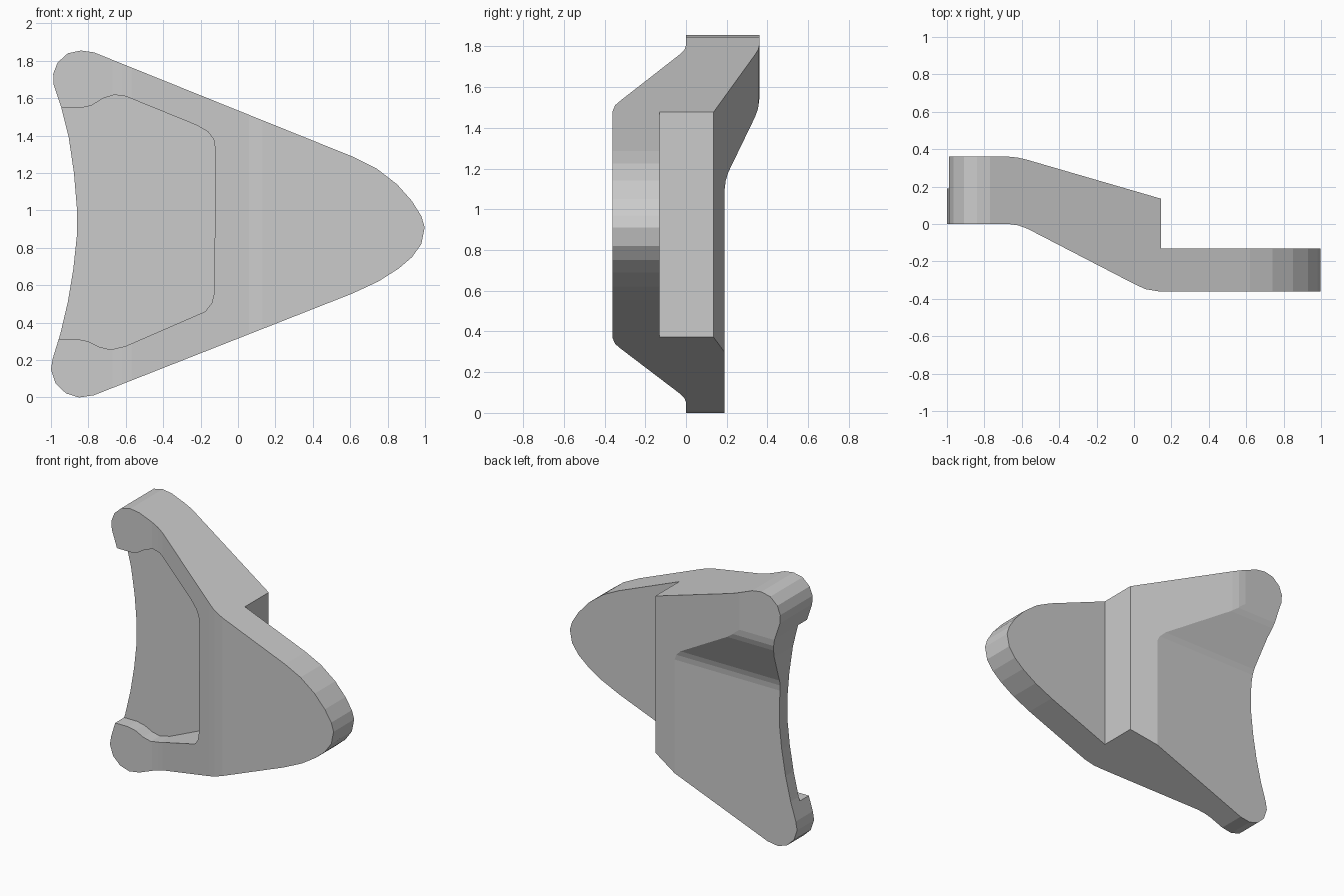
import bpy, bmesh


def prism(name, points, place, lo, hi):
    """Extrude a closed 2D profile; place(a, b, t) maps it into space."""
    bm = bmesh.new()
    near = [bm.verts.new(place(a, b, lo)) for a, b in points]
    far = [bm.verts.new(place(a, b, hi)) for a, b in points]
    bm.faces.new(near)
    bm.faces.new(far)
    n = len(points)
    for i in range(n):
        j = (i + 1) % n
        bm.faces.new((near[i], near[j], far[j], far[i]))
    bmesh.ops.recalc_face_normals(bm, faces=bm.faces)
    mesh = bpy.data.meshes.new(name)
    bm.to_mesh(mesh)
    bm.free()
    obj = bpy.data.objects.new(name, mesh)
    bpy.context.collection.objects.link(obj)
    return obj


def carve(body, cutter, operation):
    cutter.hide_render = True
    mod = body.modifiers.new(cutter.name, 'BOOLEAN')
    mod.operation = operation
    mod.solver = 'EXACT'
    mod.object = cutter
    bpy.context.view_layer.objects.active = body
    bpy.ops.object.modifier_apply(modifier=mod.name)
    bpy.data.objects.remove(cutter)


def front(a, b, t):
    return (a, t, b)


def top(a, b, t):
    return (a, b, t)


def side(a, b, t):
    return (t, a, b)


# Rounded triangular plate with a concave left edge
outline = [
    (-0.84, 1.855), (-0.77, 1.845), (0.62, 1.285), (0.74, 1.225), (0.85, 1.14),
    (0.93, 1.05), (0.98, 0.97), (0.998, 0.91), (0.98, 0.82), (0.93, 0.75),
    (0.86, 0.69), (0.75, 0.62), (0.61, 0.555), (-0.77, 0.012), (-0.85, 0.0),
    (-0.92, 0.022), (-0.975, 0.075), (-1.0, 0.15), (-0.99, 0.21), (-0.95, 0.34),
    (-0.91, 0.51), (-0.88, 0.69), (-0.862, 0.86), (-0.862, 1.02), (-0.877, 1.2),
    (-0.905, 1.39), (-0.945, 1.55), (-0.985, 1.67), (-0.988, 1.73),
    (-0.965, 1.79), (-0.91, 1.84)]
plate = prism("bracket_plate", outline, front, -0.7, 0.7)

# Stepped thickness seen from above
thickness = [
    (-1.2, 0.0), (-0.67, 0.0), (-0.62, -0.007), (-0.57, -0.025), (0.0, -0.32),
    (0.06, -0.348), (0.13, -0.36), (1.2, -0.36), (1.2, -0.13), (0.145, -0.13),
    (0.145, 0.135), (-0.57, 0.343), (-0.62, 0.355), (-0.67, 0.36), (-1.2, 0.36)]
carve(plate, prism("thickness", thickness, top, -0.2, 2.1), 'INTERSECT')

# Lowered back below the upper arm
back = [
    (0.19, -0.2), (0.19, 1.1), (0.195, 1.14), (0.207, 1.18), (0.34, 1.455),
    (0.354, 1.495), (0.361, 1.55), (0.6, 1.55), (0.6, -0.2)]
carve(plate, prism("back_cut", back, side, -1.3, 1.3), 'DIFFERENCE')

# Flat-floored front pocket, open at the concave edge
pocket = [
    (-1.3, 1.552), (-0.84, 1.548), (-0.785, 1.56), (-0.72, 1.6), (-0.66, 1.618),
    (-0.6, 1.61), (-0.22, 1.455), (-0.16, 1.42), (-0.13, 1.38), (-0.12, 1.32),
    (-0.127, 0.56), (-0.14, 0.505), (-0.175, 0.46), (-0.6, 0.275),
    (-0.68, 0.256), (-0.74, 0.27), (-0.8, 0.3), (-0.86, 0.312), (-1.3, 0.312)]
carve(plate, prism("pocket_cut", pocket, front, -0.9, 0.1), 'DIFFERENCE')
